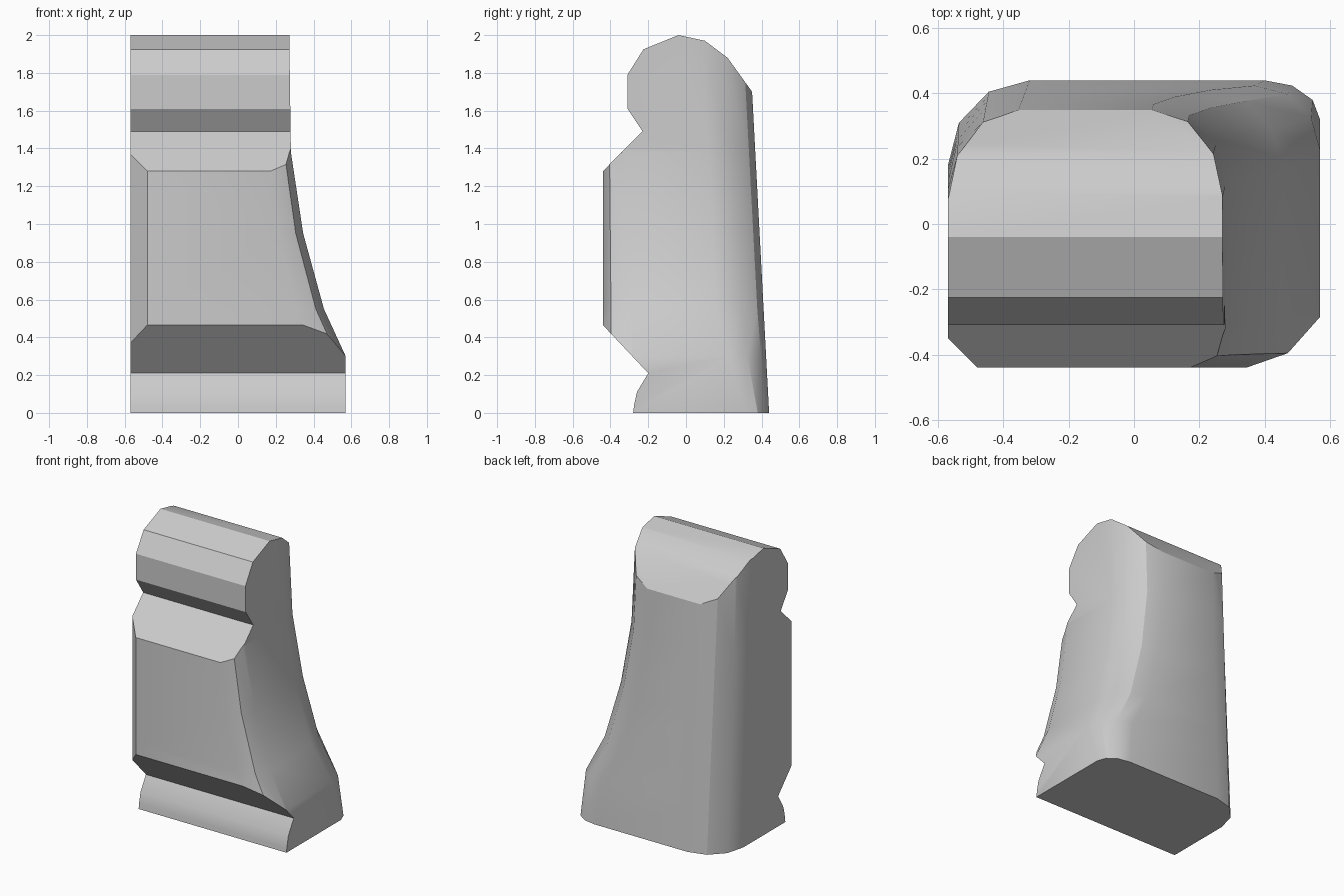
import bpy, bmesh
from math import sin, cos, pi

cube = bpy.data.objects.get("Cube")
if cube:
    bpy.data.objects.remove(cube, do_unlink=True)

grey = bpy.data.materials.new("stone grey")
grey.use_nodes = True
colour = (0.6, 0.6, 0.6, 1)
grey.diffuse_color = colour
grey.node_tree.nodes["Principled BSDF"].inputs["Base Color"].default_value = colour


def loft(name, rings):
    """Skin a stack of rings with equal point counts and cap both ends."""
    bm = bmesh.new()
    rows = [[bm.verts.new(p) for p in ring] for ring in rings]
    n = len(rows[0])
    for low, high in zip(rows, rows[1:]):
        for i in range(n):
            j = (i + 1) % n
            bm.faces.new((low[i], low[j], high[j], high[i]))
    bm.faces.new(rows[0])
    bm.faces.new(rows[-1])
    bmesh.ops.recalc_face_normals(bm, faces=bm.faces)
    mesh = bpy.data.meshes.new(name)
    bm.to_mesh(mesh)
    bm.free()
    obj = bpy.data.objects.new(name, mesh)
    bpy.context.collection.objects.link(obj)
    mesh.materials.append(grey)
    return obj


def corner(x, y, rx, ry, start, steps):
    """Rounded plan corner at (x, y), turning a quarter from angle start."""
    sx = 1 if x > 0 else -1
    sy = 1 if y > 0 else -1
    angles = [start + pi / 2 * k / steps for k in range(steps + 1)]
    return [(x - sx * rx + rx * cos(a), y - sy * ry + ry * sin(a)) for a in angles]


def section(z, right):
    """Plan outline at height z: flared right side, back leaning inward."""
    t = max(z, 0)
    back = 0.44 - 0.053 * t
    low = min(t / 0.5, 1)
    front_r = 0.165 - 0.033 * t
    plan = corner(-0.57, -0.44, 0.09, 0.09, pi, 1)
    plan += corner(right, -0.44, front_r, front_r, -pi / 2, 2)
    plan += corner(right, back, 0.17 + 0.05 * low, 0.12 + 0.13 * low, 0, 3)
    plan += corner(-0.57, back, 0.25 - 0.02 * t, 0.26, pi / 2, 3)
    return [(x, y, z) for x, y in plan]


# Flared body with rounded upright corners
flare = [(-0.1, 0.57), (0, 0.57), (0.3, 0.57), (0.55, 0.455),
         (0.95, 0.345), (1.38, 0.28), (2.1, 0.27)]
body = loft("carved_block", [section(z, x) for z, x in flare])

# Side profile: foot, lower notch, panel, upper notch, rounded head
profile = [(0.6, 0), (-0.28, 0), (-0.275, 0.04), (-0.26, 0.11), (-0.2, 0.21),
           (-0.5, 0.529), (-0.5, 1.22), (-0.23, 1.49), (-0.31, 1.61),
           (-0.31, 1.79), (-0.225, 1.925), (-0.04, 2), (0.1, 1.97),
           (0.22, 1.88), (0.35, 1.7), (0.6, 1.354)]
cutter = loft("profile_cutter", [[(x, y, z) for y, z in profile] for x in (-0.8, 0.8)])
cutter.hide_render = True

# Trim the body to the profile
trim = body.modifiers.new("trim", "BOOLEAN")
trim.operation = "INTERSECT"
trim.solver = "EXACT"
trim.object = cutter
bpy.ops.object.select_all(action="DESELECT")
bpy.context.view_layer.objects.active = body
body.select_set(True)
bpy.ops.object.modifier_apply(modifier=trim.name)
bpy.data.objects.remove(cutter, do_unlink=True)
bpy.ops.object.shade_smooth_by_angle(angle=pi / 6)
